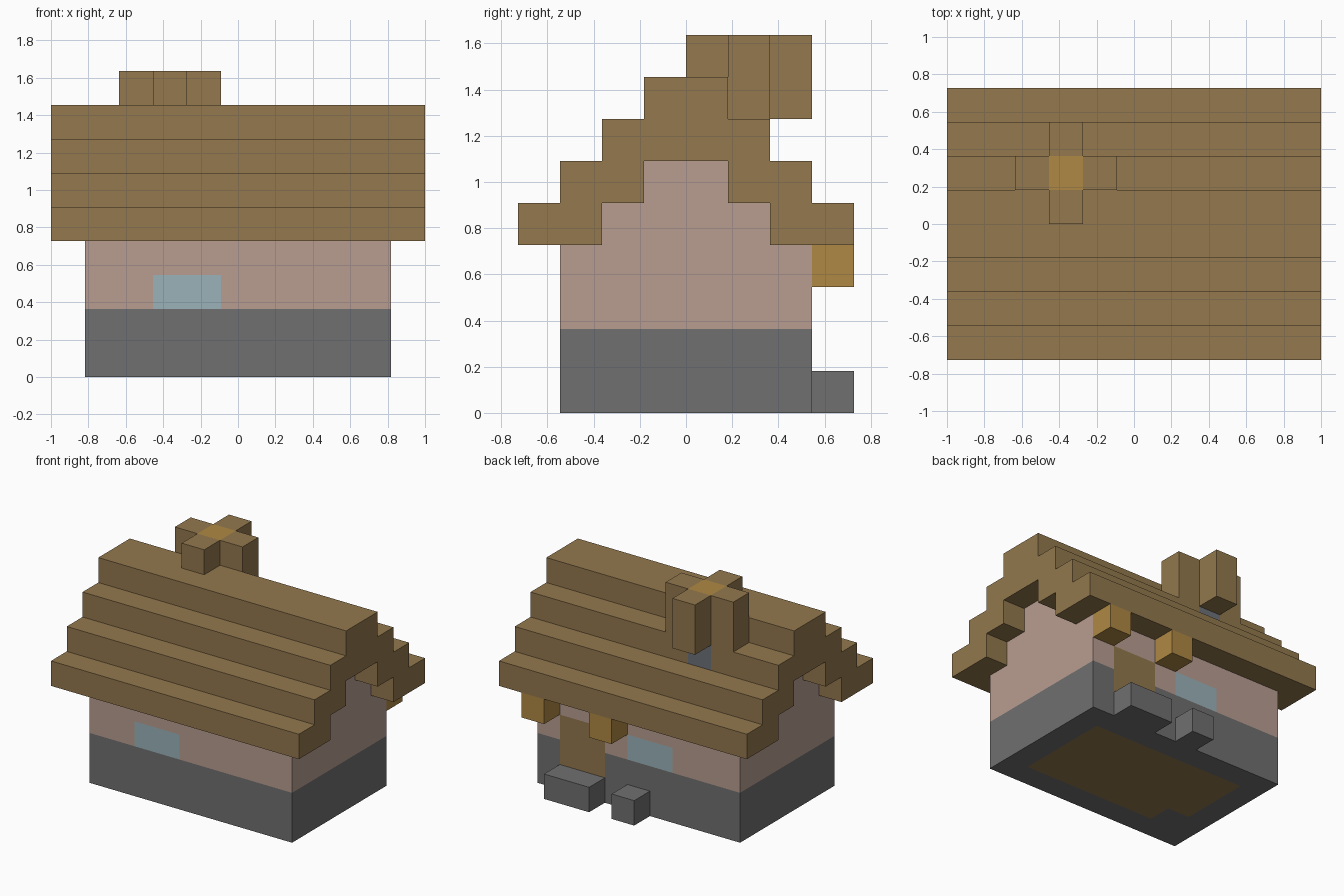
import bpy, bmesh
from mathutils import Vector

U = 2 / 11  # one building block

cube = bpy.data.objects.get("Cube")
if cube:
    bpy.data.objects.remove(cube, do_unlink=True)


def srgb(*rgb):
    return tuple(((c / 255 + 0.055) / 1.055) ** 2.4 for c in rgb) + (1,)


def material(name, *rgb):
    m = bpy.data.materials.new(name)
    m.use_nodes = True
    m.diffuse_color = srgb(*rgb)
    bsdf = m.node_tree.nodes["Principled BSDF"]
    bsdf.inputs["Base Color"].default_value = m.diffuse_color
    bsdf.inputs["Roughness"].default_value = 0.9
    return m


WOOD = material("brown_wood", 147, 120, 78)
STONE = material("grey_stone", 112, 112, 112)
PLASTER = material("pink_plaster", 185, 158, 145)
GLASS = material("pale_blue_glass", 155, 178, 184)
OCHRE = material("ochre", 175, 136, 67)
SOOT = material("blue_grey", 109, 113, 120)


def prism(name, profile, x0, x1, mats, cuts=(), rule=None):
    """Extrude a (y, z) profile along x, cut it on planes, colour faces by rule."""
    bm = bmesh.new()
    face = bm.faces.new([bm.verts.new((x0, y, z)) for y, z in profile])
    ext = bmesh.ops.extrude_face_region(bm, geom=[face])["geom"]
    moved = [v for v in ext if isinstance(v, bmesh.types.BMVert)]
    bmesh.ops.translate(bm, verts=moved, vec=(x1 - x0, 0, 0))
    bmesh.ops.recalc_face_normals(bm, faces=bm.faces)
    for axis, values in cuts:
        for value in values:
            co, no = Vector(), Vector()
            co[axis], no[axis] = value, 1
            geom = bm.verts[:] + bm.edges[:] + bm.faces[:]
            bmesh.ops.bisect_plane(bm, geom=geom, plane_co=co, plane_no=no, dist=1e-4)
    bm.normal_update()
    if rule:
        for f in bm.faces:
            f.material_index = rule(f.calc_center_median(), f.normal)
        # merge the cut pieces back wherever the colour is the same
        bmesh.ops.dissolve_limit(bm, angle_limit=0.01, verts=bm.verts,
                                 edges=bm.edges, delimit={'MATERIAL'})
    bmesh.ops.scale(bm, vec=(U, U, U), verts=bm.verts)
    mesh = bpy.data.meshes.new(name)
    bm.to_mesh(mesh)
    bm.free()
    for m in mats:
        mesh.materials.append(m)
    obj = bpy.data.objects.new(name, mesh)
    bpy.context.collection.objects.link(obj)
    return obj


def box(name, x, y, z, mat):
    return prism(name, [(y[0], z[0]), (y[1], z[0]), (y[1], z[1]), (y[0], z[1])],
                 x[0], x[1], [mat])


def mirrored(half):
    """Close a right-hand half profile, listed bottom to top, across y = 0."""
    return half + [(-y, z) for y, z in reversed(half)]


# House body: stone base, plaster walls, windows, door and floor underside
def body_rule(c, n):
    if n.z < -0.5 and c.z < 0.1:
        inside = abs(c.x) < 3.5 and abs(c.y) < 2
        corner_block = c.x < -2.5 and c.y < -1
        return 3 if inside and not corner_block else 0
    if n.y < -0.5 and -2.5 < c.x < -0.5 and 2 < c.z < 3:
        return 2
    if n.y > 0.5 and -1.5 < c.x < 0.5 and 2 < c.z < 3:
        return 2
    if n.y > 0.5 and 1.5 < c.x < 3.5 and 1 < c.z < 3:
        return 3
    return 0 if c.z < 2 else 1


gable = mirrored([(3, 0), (3, 4), (2, 4), (2, 5), (1, 5), (1, 6)])
prism("house_body", gable, -4.5, 4.5, [STONE, PLASTER, GLASS, WOOD],
      [(0, [-3.5, -2.5, -1.5, -0.5, 0.5, 1.5, 3.5]), (1, [-2, -1, 2]), (2, [1, 2, 3])],
      body_rule)

# Stepped roof, with the flue block showing in one back step
outer = [(y, z) for i in range(4) for y, z in ((4 - i, 4 + i), (4 - i, 5 + i))]
inner = [(1, 6), (1, 5), (2, 5), (2, 4)]
stepped = [(-y, z) for y, z in reversed(outer)]
roof = outer + stepped + [(-y, z) for y, z in reversed(inner)] + inner


def roof_rule(c, n):
    flue = n.y > 0.5 and -2.5 < c.x < -1.5 and 6 < c.z < 7 and c.y > 1.5
    return 1 if flue else 0


prism("stepped_roof", roof, -5.5, 5.5, [WOOD, SOOT], [(0, [-2.5, -1.5])], roof_rule)

# Chimney: ochre core with four wooden arms
box("chimney_core", (-2.5, -1.5), (1, 2), (7, 9), OCHRE)
box("chimney_front_arm", (-2.5, -1.5), (0, 1), (8, 9), WOOD)
box("chimney_back_arm", (-2.5, -1.5), (2, 3), (7, 9), WOOD)
box("chimney_right_arm", (-3.5, -2.5), (1, 2), (7, 9), WOOD)
box("chimney_left_arm", (-1.5, -0.5), (1, 2), (7, 9), WOOD)

# Back porch: door step, small stone block and two lamps under the eave
box("door_step", (1.5, 3.5), (3, 4), (0, 1), STONE)
box("stone_block", (-0.5, 0.5), (3, 4), (0, 1), STONE)
for side, x in (("left", 3.5), ("right", 0.5)):
    box(side + "_lamp", (x, x + 1), (3, 4), (3, 4), OCHRE)
